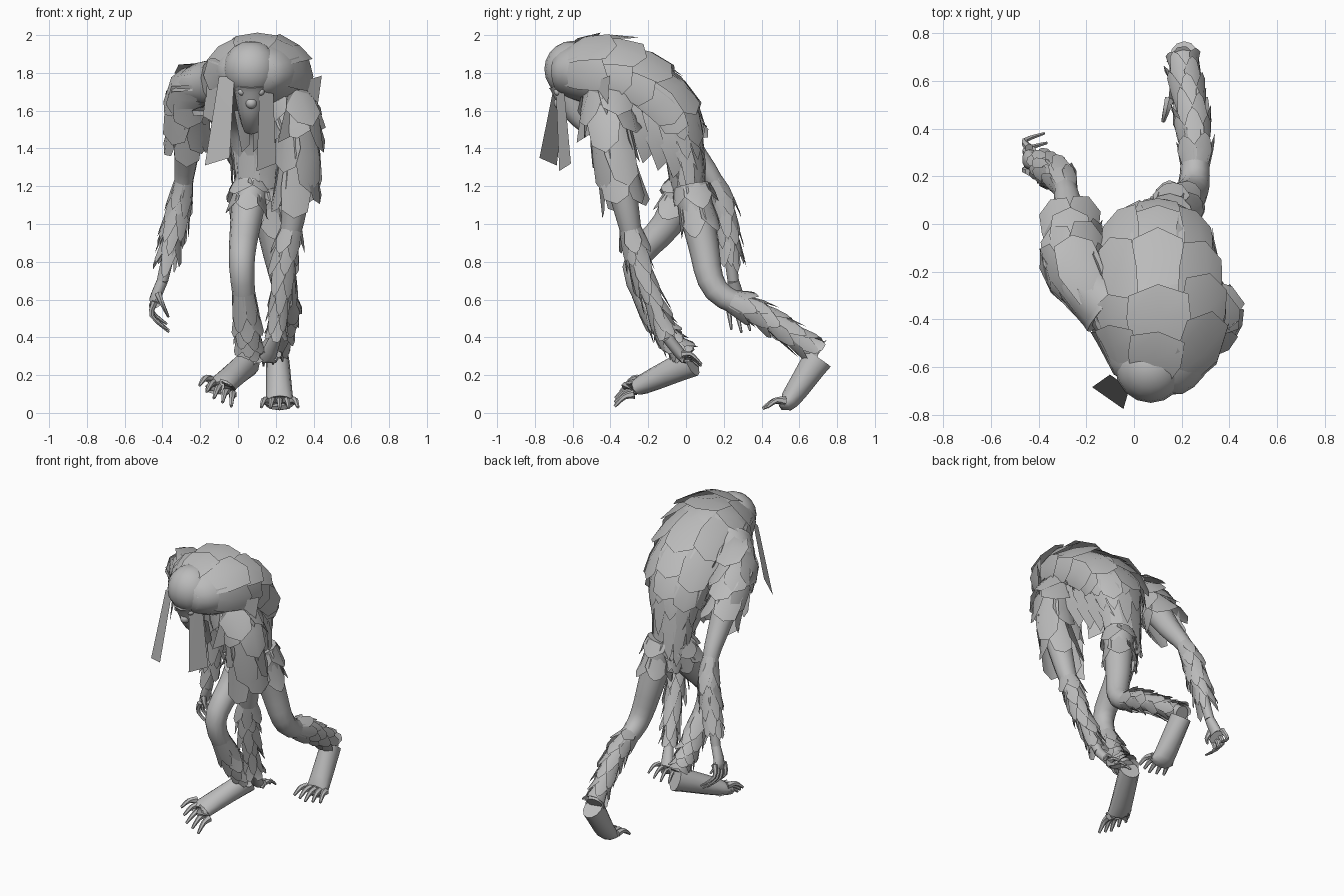
import bpy, math, random
from mathutils import Vector

random.seed(4)
cube = bpy.data.objects.get("Cube")
if cube:
    bpy.data.objects.remove(cube)

grey = bpy.data.materials.new("plain grey")
grey.use_nodes = True
shade = (.5, .5, .5, 1)
grey.diffuse_color = shade
grey.node_tree.nodes["Principled BSDF"].inputs["Base Color"].default_value = shade


def make(name, verts, faces):
    mesh = bpy.data.meshes.new(name)
    mesh.from_pydata(verts, [], faces)
    mesh.materials.append(grey)
    mesh.shade_smooth()
    mesh.set_sharp_from_angle(angle=math.radians(45))
    part = bpy.data.objects.new(name, mesh)
    bpy.context.collection.objects.link(part)


def centre_at(points, u):
    """Smooth curve through the joints, u running from zero to one."""
    last = len(points) - 1
    t = min(max(u, 0), 1) * last
    i = min(int(t), last - 1)
    f = t - i
    before, a, b, after = (Vector(points[min(max(k, 0), last)]) for k in range(i - 1, i + 3))
    m, n = (b - before) / 2, (after - a) / 2
    return a + f * (m + f * (3 * (b - a) - 2 * m - n + f * (2 * (a - b) + m + n)))


def surface(limb, u, angle, lift=0):
    """Point on a limb's skin; angle zero is the back, positive is +x."""
    points, radii = limb
    u = min(max(u, 0), 1)
    along = (centre_at(points, u + .02) - centre_at(points, u - .02)).normalized()
    side = Vector((1, 0, 0))
    side = (side - along * side.dot(along)).normalized()
    back = side.cross(along)
    wide, deep = radii(u)
    return (centre_at(points, u) + side * math.sin(angle) * (wide + lift)
            + back * math.cos(angle) * (deep + lift))


def taper(start, end, power=1.5):
    def radii(u):
        r = end + (start - end) * (1 - u) ** power
        return r, r
    return radii


def tube(name, limb, sides=12, rings=17):
    verts = [surface(limb, i / (rings - 1), math.tau * j / sides)
             for i in range(rings) for j in range(sides)]
    faces = [tuple(reversed(range(sides))), tuple(range(len(verts) - sides, len(verts)))]
    for start in range(0, len(verts) - sides, sides):
        for j in range(sides):
            k = (j + 1) % sides
            faces.append((start + j, start + k, start + sides + k, start + sides + j))
    make(name, verts, faces)


def panel_faces(base):
    """Faces of a three by three grid of points."""
    corners = [base + 3 * row + column for row in range(2) for column in range(2)]
    return [(c, c + 1, c + 4, c + 3) for c in corners]


def fur(name, limb, start, end, rows, count, length, flare, arc=math.pi, narrow=.4):
    """Overlapping rows of flared hair plates around a limb."""
    verts, faces = [], []
    for row in range(rows):
        u = start + (end - start) * row / (rows - 1)
        for k in range(count):
            stagger = .5 * (row % 2) if arc == math.pi else 0
            middle = arc * (2 * (k + .5 + stagger) / count - 1)
            half = arc / count * 1.2
            reach = length * random.uniform(.8, 1.2)
            lift = flare * random.uniform(.6, 1.2)
            faces += panel_faces(len(verts))
            for step, width in ((0, 1), (.6, 1), (1, narrow)):
                for column in (-1, 0, 1):
                    point = .15 * (column == 0) * (step == 1)
                    verts.append(surface(limb, u + reach * (step + point),
                                         middle + column * half * width, lift * step))
    make(name, verts, faces)


def lock(name, root, tip, side, root_width, tip_width, bulge=(0, 0, 0)):
    """A single hanging hair panel with a slanted end."""
    root, tip, side, bulge = map(Vector, (root, tip, side, bulge))
    verts = []
    for u in (0, .5, 1):
        half = root_width + (tip_width - root_width) * u
        middle = root.lerp(tip, u) + bulge * math.sin(math.pi * u)
        for column in (-1, 0, 1):
            slant = Vector((0, 0, .02 * column * u))
            verts.append(middle + side.normalized() * column * half + slant)
    make(name, verts, panel_faces(0))


def digits(name, base, spread, reach, bend, radius, count):
    """Fan of fingers or toes, the middle ones longest."""
    for i in range(count):
        u = 2 * i / (count - 1) - 1
        root = base + spread * u
        tip = root + reach * (1 - .2 * abs(u)) + spread * u * .4
        knuckle = root.lerp(tip, .5) + Vector(bend)
        tube(f"{name}_{i + 1}", ((root, knuckle, tip), taper(radius, radius / 3, 1)), 6, 7)


def hand(side, wrist, palm, spread, reach, bend):
    wrist, palm, spread, reach = map(Vector, (wrist, palm, spread, reach))

    def radii(u):
        return .03 + abs(spread.x) * u / 2, .03 + abs(spread.y) * u / 2
    tube(side + "_palm", ((wrist, palm, palm + reach * .15), radii), 10, 7)
    digits(side + "_finger", palm, spread, reach, bend, .018, 4)
    root = wrist.lerp(palm, .6) - spread * .6
    tube(side + "_thumb", ((root, root + reach * .3 - spread * .5, root + reach * .7),
                           taper(.02, .006, 1)), 6, 7)


def foot(side, heel, ball, across, reach):
    """Sole widening and flattening from the heel to the toes."""
    heel, ball, across, reach = map(Vector, (heel, ball, across, reach))
    tube(side + "_foot", ((heel, ball, ball + reach * .3),
                          lambda u: (.06 + .025 * u, .08 - .055 * u)), 12, 9)
    digits(side + "_toe", ball + reach * .2, across, reach, (0, 0, .02), .024, 5)


def blob(name, at, size):
    bpy.ops.mesh.primitive_uv_sphere_add(segments=16, ring_count=10, location=at)
    part = bpy.context.object
    part.name, part.scale = name, size
    part.data.materials.append(grey)
    part.data.shade_smooth()


# hunched torso from crown to pelvis, widest at the shoulders
def torso_radii(u):
    wide = .06 + .2 * math.sin(math.pi * u ** .6)
    return wide, wide * .7


spine = ([(.05, -.7, 1.8), (.1, -.5, 1.8), (.1, -.3, 1.75), (.1, -.1, 1.6),
          (.1, -.02, 1.4), (.1, .03, 1)], torso_radii)
tube("torso", spine, 16, 25)
fur("mantle", spine, .04, .56, 5, 5, .19, .05, arc=2, narrow=.85)
fur("back_hair", spine, .6, .75, 3, 6, .16, .03, arc=1.7, narrow=.6)
fur("loin_hair", spine, .8, .88, 2, 6, .13, .03)

# head, face and hanging locks
middle = .07
blob("head", (middle, -.6, 1.82), (.15, .15, .15))
tube("face", ([(middle, -.63, 1.75), (middle, -.58, 1.6), (middle, -.5, 1.5)], taper(.1, .04, 1)))
blob("nose", (middle, -.67, 1.64), (.03, .03, .03))
for name, s in (("right", -1), ("left", 1)):
    blob(name + "_eye", (middle + s * .05, -.68, 1.7), (.02, .02, .02))
    lock(name + "_beard", (middle + s * .05, -.55, 1.6), (middle + s * .03, -.45, 1.4), (1, 0, 0), .04, .02)
    for k in range(4):
        out, y, z = .2 - .02 * k, .08 * k - .3, 1.65 - .04 * k
        lock(f"{name}_flank_strand_{k + 1}", (.1 + s * out, y, z), (.1 + s * (out - .05), y + .1, z - .3),
             (0, 1, .3), .05, .03, (s * .03, 0, 0))
lock("right_front_lock", (-.06, -.66, 1.78), (-.11, -.73, 1.33), (1, -.7, 0), .05, .08)
lock("left_front_lock", (.15, -.67, 1.76), (.15, -.64, 1.3), (1, .6, 0), .04, .06)
lock("left_cheek_panel", (.36, -.47, 1.76), (.31, -.5, 1.48), (1, .8, .3), .11, .13)
lock("right_cheek_panel", (-.12, -.5, 1.8), (-.15, -.5, 1.55), (-.5, 1, 0), .08, .08)

# left arm reaching down, right arm swung backward
arms = {"left": [(.2, -.4, 1.7), (.31, -.4, 1.5), (.3, -.32, 1.1), (.25, -.25, .8), (.2, -.1, .4)],
        "right": [(-.1, -.35, 1.75), (-.25, -.2, 1.7), (-.27, .02, 1.4), (-.3, .18, 1.15), (-.4, .25, .7)]}
for side, shoulder, elbow, wrist in (("left", .02, .6, .9), ("right", .12, .68, .84)):
    arm = (arms[side], taper(.14, .03))
    tube(side + "_arm", arm)
    fur(side + "_shoulder_hair", arm, shoulder, .32, 4, 5, .16, .06, narrow=.7)
    fur(side + "_forearm_hair", arm, elbow, wrist, 6, 6, .1, .04)
hand("left", arms["left"][-1], (.16, -.02, .3), (.055, 0, .01), (0, .11, -.05), (0, 0, .02))
hand("right", arms["right"][-1], (-.44, .27, .6), (0, .05, .01), (.08, .05, -.18), (-.05, 0, 0))

# left leg trailing with the heel raised, right leg stepping forward
legs = {"left": [(.15, .03, 1.2), (.2, .09, .9), (.25, .16, .65), (.25, .4, .52), (.2, .7, .32)],
        "right": [(.07, 0, 1.2), (.04, -.1, 1), (.02, -.27, .77), (.05, -.12, .45), (.06, 0, .3)]}
for side, joints in legs.items():
    leg = (joints, taper(.1, .048))
    tube(side + "_leg", leg)
    fur(side + "_hip_hair", leg, 0, .1, 2, 5, .1, .03)
    fur(side + "_shin_hair", leg, .6, .92, 6, 6, .1, .03)
foot("left", (.21, .7, .29), (.22, .55, .07), (.07, 0, 0), (0, -.12, -.04))
foot("right", (.06, .03, .27), (-.08, -.23, .15), (-.06, .02, .04), (-.04, -.12, -.06))
